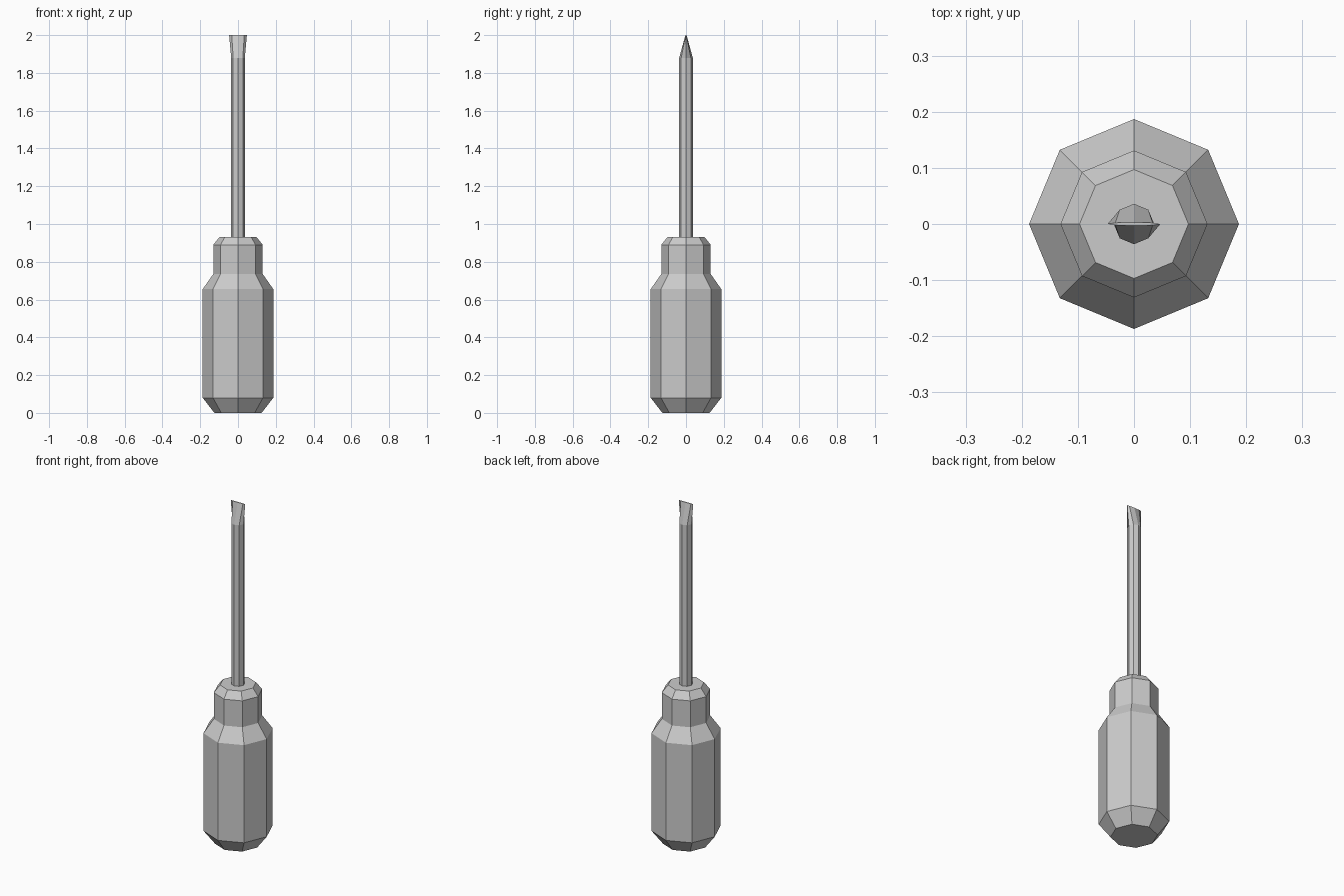
import bpy, bmesh
from math import cos, sin, tau

if "Cube" in bpy.data.objects:
    bpy.data.objects.remove(bpy.data.objects["Cube"])

SIDES = 8


def loft(name, sections):
    """Skin octagonal rings given as (z, x radius, y radius) and cap both ends."""
    bm = bmesh.new()
    rings = [[bm.verts.new((rx * cos(tau * i / SIDES), ry * sin(tau * i / SIDES), z))
              for i in range(SIDES)] for z, rx, ry in sections]
    for low, high in zip(rings, rings[1:]):
        for i in range(SIDES):
            j = (i + 1) % SIDES
            bm.faces.new((low[i], low[j], high[j], high[i]))
    bm.faces.new(rings[0][::-1])
    bm.faces.new(rings[-1])
    mesh = bpy.data.meshes.new(name)
    bm.to_mesh(mesh)
    bm.free()
    obj = bpy.data.objects.new(name, mesh)
    bpy.context.collection.objects.link(obj)
    return obj


# Handle: chamfered butt, straight grip, shoulder, neck and chamfered collar
handle_profile = [(0, 0.125), (0.08, 0.187), (0.655, 0.187),
                  (0.735, 0.131), (0.89, 0.131), (0.932, 0.097)]
loft("handle", [(z, r, r) for z, r in handle_profile])

# Shaft: straight rod flaring in x and flattening in y to the flat blade
loft("shaft_and_blade", [(0.90, 0.036, 0.036), (1.88, 0.036, 0.036),
                         (2.0, 0.047, 0.003)])
